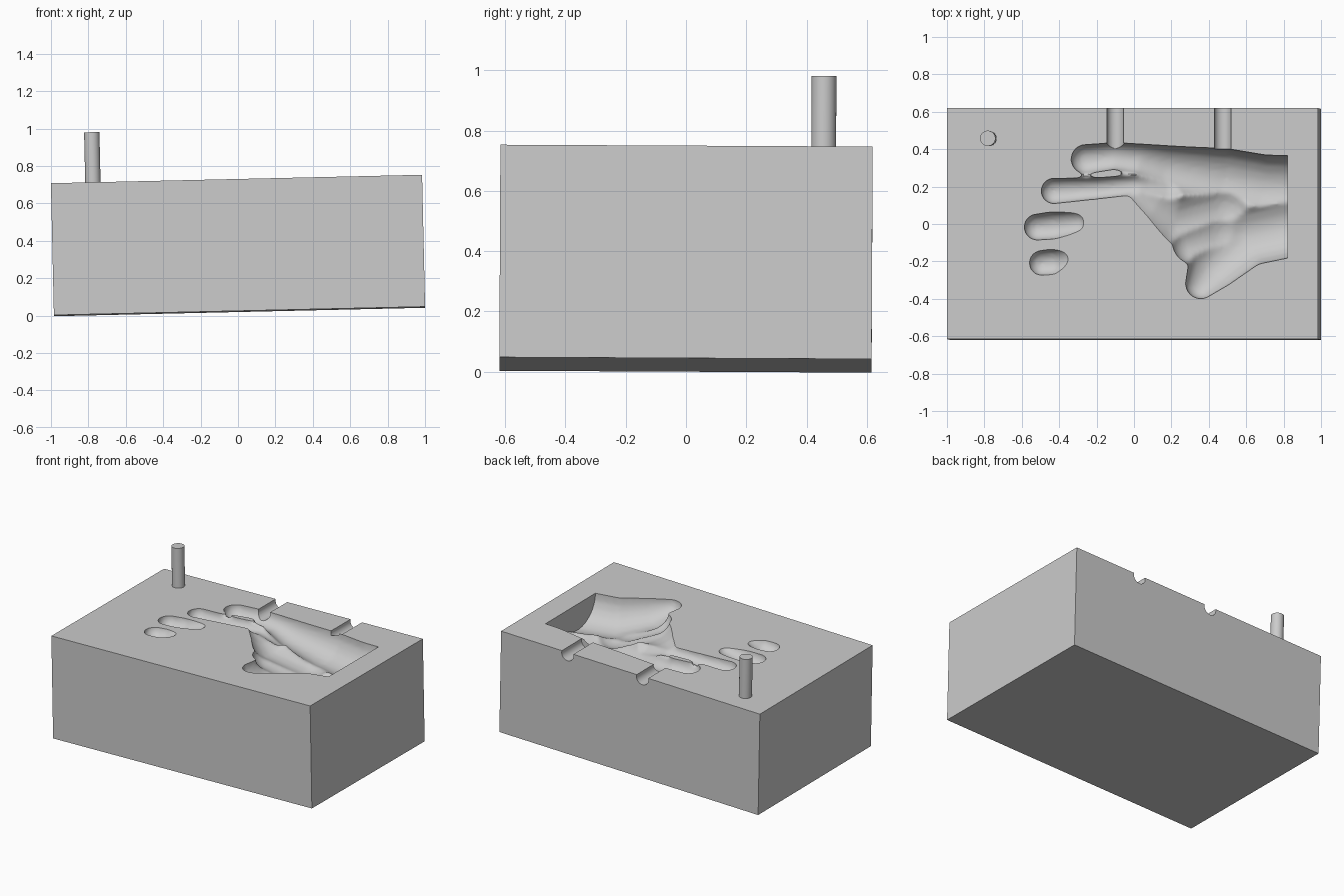
import bpy
import bmesh
from math import radians
from mathutils import Matrix, Vector

if "Cube" in bpy.data.objects:
    bpy.data.objects.remove(bpy.data.objects["Cube"])

# Local frame: z = 0 is the block's top face; the whole block leans slightly
LENGTH, WIDTH, HEIGHT = 1.985, 1.235, 0.705
LEAN = (Matrix.Translation((0, 0, 0.375)) @ Matrix.Rotation(-0.0227, 4, 'Y')
        @ Matrix.Rotation(-0.005, 4, 'X') @ Matrix.Translation((0, 0, HEIGHT / 2)))

plaster = bpy.data.materials.new("plaster grey")
plaster.use_nodes = True
GREY = (0.6, 0.6, 0.6, 1)
plaster.diffuse_color = GREY
plaster.node_tree.nodes["Principled BSDF"].inputs["Base Color"].default_value = GREY


def make_object(name, bm):
    mesh = bpy.data.meshes.new(name)
    bm.transform(LEAN)
    bm.to_mesh(mesh)
    bm.free()
    mesh.materials.append(plaster)
    obj = bpy.data.objects.new(name, mesh)
    bpy.context.collection.objects.link(obj)
    return obj


def box(name, size, centre):
    bm = bmesh.new()
    bmesh.ops.create_cube(bm, size=1, matrix=Matrix.Translation(centre)
                          @ Matrix.Diagonal((*size, 1)))
    return make_object(name, bm)


def cylinder(name, radius, length, centre, turn=0):
    bm = bmesh.new()
    bmesh.ops.create_cone(bm, cap_ends=True, segments=32, radius1=radius, radius2=radius,
                          depth=length, matrix=Matrix.Translation(centre)
                          @ Matrix.Rotation(turn, 4, 'X'))
    return make_object(name, bm)


def limb(bm, points, step=0.025):
    """Tapered stroke of overlapping balls through (x, y, z, radius) points."""
    for a, b in zip(points, points[1:]):
        a, b = Vector(a), Vector(b)
        count = max(1, round((b - a).xyz.length / step))
        for i in range(count + 1):
            x, y, z, r = a.lerp(b, i / count)
            bmesh.ops.create_icosphere(bm, subdivisions=3, radius=r,
                                       matrix=Matrix.Translation((x, y, z)))


def cut(target, cutter):
    mod = target.modifiers.new("cut", 'BOOLEAN')
    mod.operation = 'DIFFERENCE'
    mod.solver = 'EXACT'
    mod.object = cutter
    cutter.hide_render = True


# Hand shape pressed into the top
LIMBS = {
    "index and hand edge": [(-0.25, 0.345, 0, 0.08), (-0.1, 0.362, 0, 0.073),
                            (0.05, 0.345, 0, 0.083), (0.2, 0.3, 0, 0.118),
                            (0.5, 0.24, 0, 0.163), (0.7, 0.2, 0, 0.17),
                            (0.95, 0.19, 0, 0.172)],
    "middle": [(-0.42, 0.175, 0, 0.07), (-0.2, 0.188, 0, 0.059),
               (0.04, 0.21, 0.01, 0.055), (0.2, 0.22, 0.01, 0.1)],
    "ring": [(-0.51, -0.018, 0, 0.071), (-0.43, -0.01, 0.01, 0.076),
             (-0.31, 0.005, 0.04, 0.066)],
    "little": [(-0.485, -0.21, 0.01, 0.069), (-0.44, -0.205, 0.02, 0.073),
               (-0.385, -0.19, 0.045, 0.063)],
    "palm": [(0.05, 0.17, 0.06, 0.09), (0.16, 0.1, 0.08, 0.13),
             (0.28, 0.02, 0.07, 0.16), (0.5, 0.08, 0, 0.17)],
    "thumb": [(0.365, -0.32, 0, 0.083), (0.44, -0.21, 0, 0.14),
              (0.6, -0.05, 0, 0.18), (0.95, 0.03, 0, 0.188)],
    "thumb base": [(0.33, -0.1, 0.02, 0.12), (0.5, -0.05, 0, 0.17)],
}
bm = bmesh.new()
for path in LIMBS.values():
    limb(bm, path)
hand = make_object("hand_cutter", bm)
remesh = hand.modifiers.new("fuse", 'REMESH')
remesh.mode = 'VOXEL'
remesh.voxel_size = 0.012
soften = hand.modifiers.new("soften", 'SMOOTH')
soften.factor = 0.5
soften.iterations = 6
wrist_end = box("wrist_trim", (1, 2, 2), (1.33, 0, 0))
cut(hand, wrist_end)

# Block with hand cavity and two pouring channels at the back
block = box("mould_block", (LENGTH, WIDTH, HEIGHT), (0, 0, -HEIGHT / 2))
channels = [cylinder("channel_cutter", 0.046, 0.34, (x, 0.57, -0.012), radians(90))
            for x in (-0.092, 0.482)]
helpers = [hand, *channels]
for helper in helpers:
    cut(block, helper)

# Bake the cuts and drop the helpers
graph = bpy.context.evaluated_depsgraph_get()
baked = bpy.data.meshes.new_from_object(block.evaluated_get(graph))
block.modifiers.clear()
block.data = baked
for helper in [*helpers, wrist_end]:
    bpy.data.objects.remove(helper)

# Alignment pin
pin = cylinder("alignment_pin", 0.041, 0.31, (-0.768, 0.455, 0.118))

for obj in (block, pin):
    bpy.ops.object.select_all(action='DESELECT')
    obj.select_set(True)
    bpy.context.view_layer.objects.active = obj
    bpy.ops.object.shade_smooth_by_angle(angle=radians(32))

# Outer faces of the block stay flat
for face in block.data.polygons:
    if face.area > 0.1:
        face.use_smooth = False
